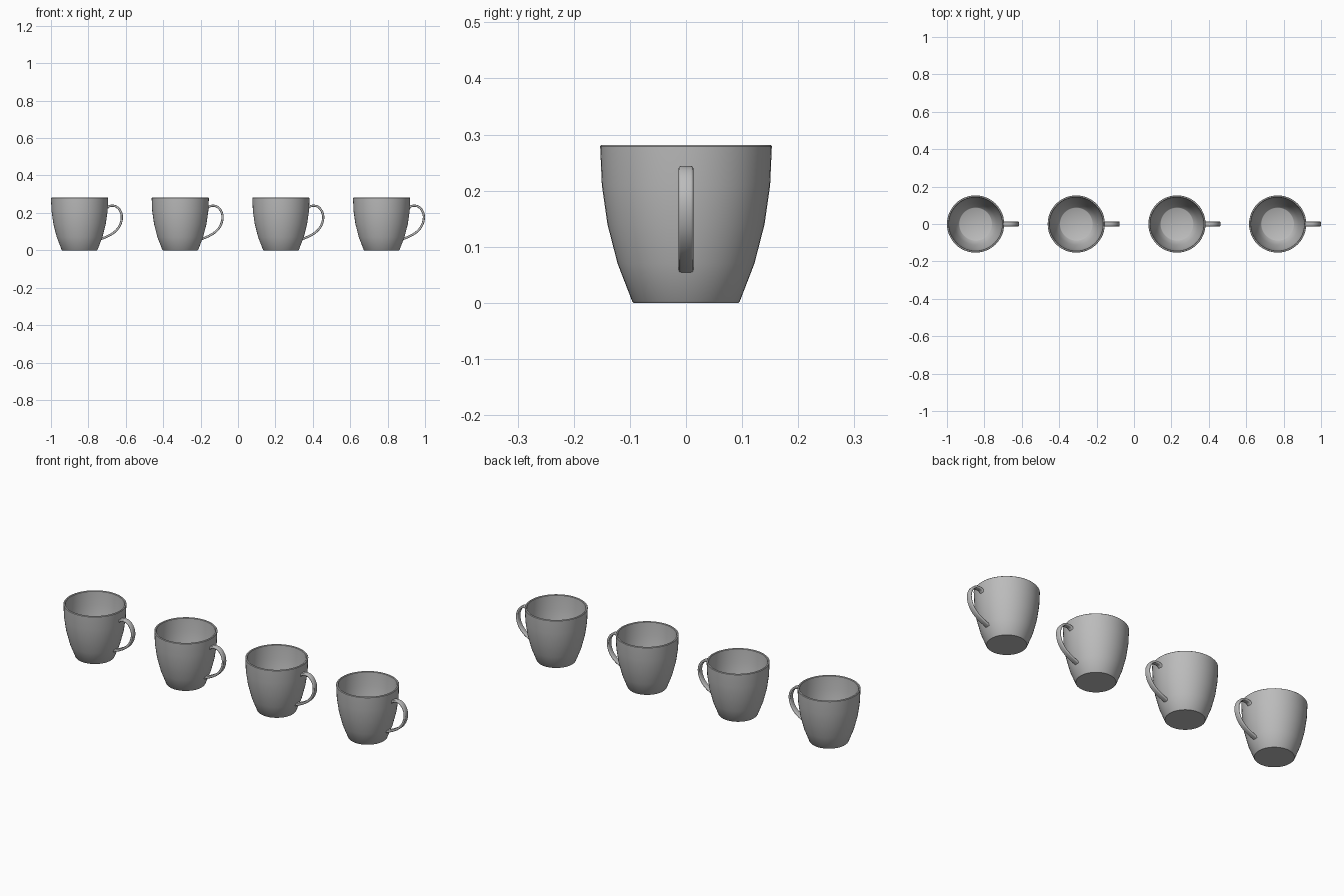
import bpy, bmesh, math
from mathutils import Vector

cube = bpy.data.objects.get("Cube")
if cube:
    bpy.data.objects.remove(cube, do_unlink=True)

grey = bpy.data.materials.new("grey_ceramic")
grey.use_nodes = True
colour = (0.5, 0.5, 0.5, 1)
grey.diffuse_color = colour
grey.node_tree.nodes["Principled BSDF"].inputs["Base Color"].default_value = colour

SEGMENTS = 48
# Cup wall as (radius, height): base, outside, rounded rim, inside, floor
PROFILE = [(0, 0), (0.093, 0), (0.096, 0.003), (0.122, 0.07), (0.14, 0.14),
           (0.15, 0.21), (0.153, 0.279), (0.151, 0.281), (0.145, 0.281),
           (0.143, 0.279), (0.14, 0.21), (0.13, 0.14), (0.112, 0.07),
           (0.089, 0.012), (0.086, 0.01), (0, 0.01)]
# Handle centreline as (x, z), from the upper joint to the lower joint
HANDLE = [(0.146, 0.226), (0.157, 0.235), (0.175, 0.238), (0.195, 0.234),
          (0.213, 0.218), (0.225, 0.19), (0.224, 0.158), (0.211, 0.125),
          (0.186, 0.097), (0.152, 0.076), (0.114, 0.06)]
HALF_WIDTH, HALF_THICK, CORNER = 0.013, 0.006, 0.004


def finish(name, bm):
    bmesh.ops.recalc_face_normals(bm, faces=bm.faces)
    mesh = bpy.data.meshes.new(name)
    bm.to_mesh(mesh)
    bm.free()
    mesh.materials.append(grey)
    obj = bpy.data.objects.new(name, mesh)
    bpy.context.collection.objects.link(obj)
    bpy.ops.object.select_all(action='DESELECT')
    obj.select_set(True)
    bpy.context.view_layer.objects.active = obj
    bpy.ops.object.shade_smooth_by_angle(angle=math.radians(40))
    return obj


def make_cup():
    bm = bmesh.new()
    verts = [bm.verts.new((r, 0, z)) for r, z in PROFILE]
    edges = [bm.edges.new(pair) for pair in zip(verts, verts[1:])]
    bmesh.ops.spin(bm, geom=verts + edges, cent=(0, 0, 0), axis=(0, 0, 1),
                   angle=math.tau, steps=SEGMENTS)
    bmesh.ops.remove_doubles(bm, verts=bm.verts, dist=0.0002)
    return finish("cup_body", bm)


def smooth_path(points, steps=4):
    """Catmull-Rom curve through the points."""
    p = [Vector((x, 0, z)) for x, z in points]
    p = [2 * p[0] - p[1]] + p + [2 * p[-1] - p[-2]]
    out = []
    for a, b, c, d in zip(p, p[1:], p[2:], p[3:]):
        for i in range(steps):
            t = i / steps
            out.append(0.5 * (2 * b + (c - a) * t + (2 * a - 5 * b + 4 * c - d) * t ** 2
                              + (3 * b - a - 3 * c + d) * t ** 3))
    return out + [p[-2]]


def make_handle():
    # Rounded rectangular strap section: (across, outward)
    section = []
    for k, (sx, sy) in enumerate([(1, 1), (-1, 1), (-1, -1), (1, -1)]):
        for i in range(4):
            a = (k + i / 3) * math.pi / 2
            section.append((sx * (HALF_WIDTH - CORNER) + CORNER * math.cos(a),
                            sy * (HALF_THICK - CORNER) + CORNER * math.sin(a)))
    path = smooth_path(HANDLE)
    bm = bmesh.new()
    rings = []
    for i, p in enumerate(path):
        tangent = (path[min(i + 1, len(path) - 1)] - path[max(i - 1, 0)]).normalized()
        across = Vector((0, 1, 0))
        out = across.cross(tangent)
        rings.append([bm.verts.new(p + across * u + out * v) for u, v in section])
    for a, b in zip(rings, rings[1:]):
        for i in range(len(a)):
            j = (i + 1) % len(a)
            bm.faces.new((a[i], a[j], b[j], b[i]))
    bm.faces.new(rings[0])
    bm.faces.new(rings[-1])
    return finish("cup_handle", bm)


# Row of four identical cups sharing the same meshes
parts = [make_cup(), make_handle()]
for n in range(4):
    for part in parts:
        obj = part if n == 0 else part.copy()
        if n:
            bpy.context.collection.objects.link(obj)
        obj.name = f"{part.data.name}_{n + 1}"
        obj.location.x = -0.847 + 0.5383 * n
